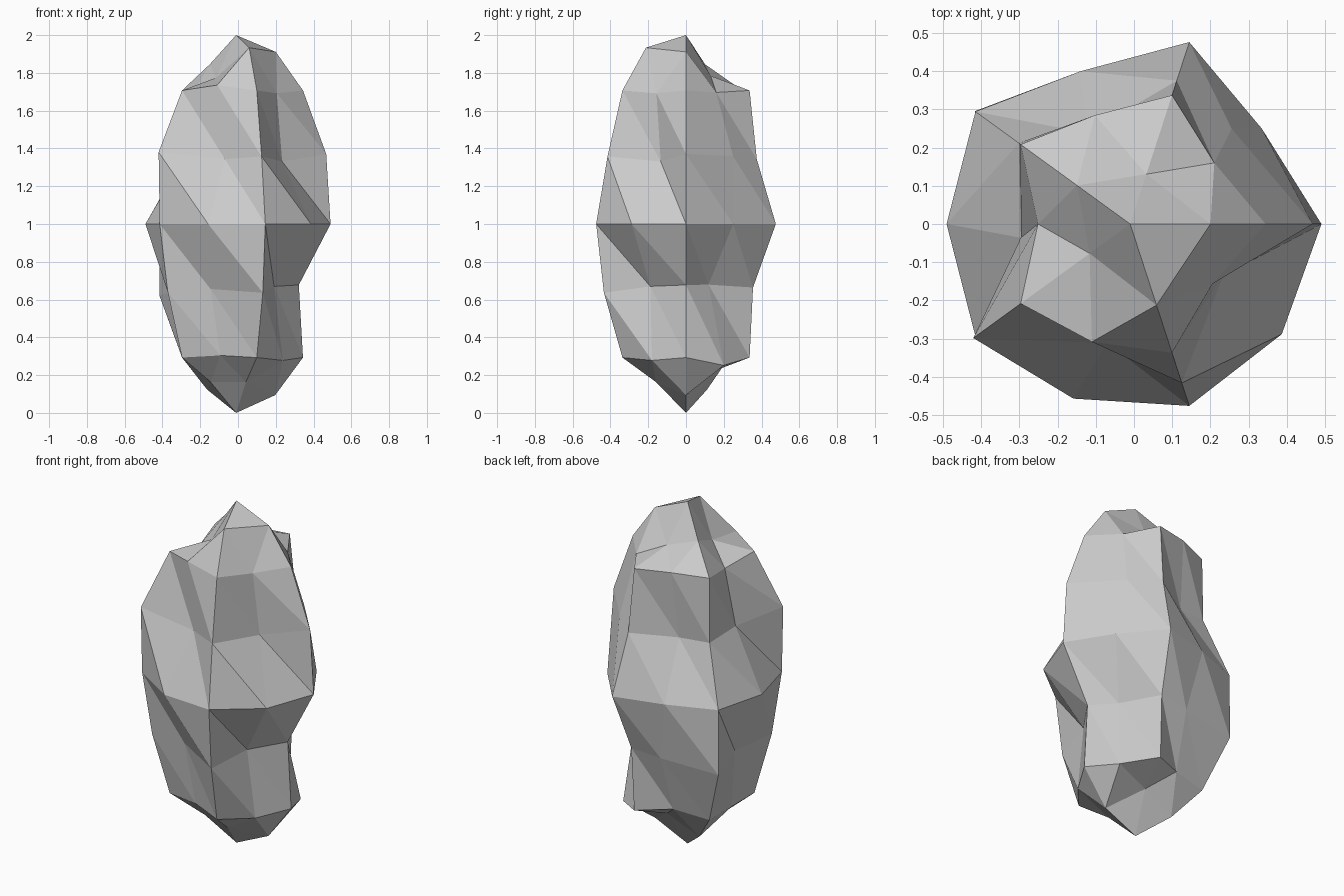
import bpy
import bmesh
from math import sin, cos, pi

SIDES = 5
CENTRE_X = -0.01

# Remove the default cube
default_cube = bpy.data.objects.get("Cube")
if default_cube:
    bpy.data.objects.remove(default_cube, do_unlink=True)


def grey_material(name, value):
    material = bpy.data.materials.new(name)
    material.use_nodes = True
    colour = (value, value, value, 1)
    material.diffuse_color = colour
    material.node_tree.nodes["Principled BSDF"].inputs["Base Color"].default_value = colour
    return material


# Each level: corner radius, height, rise per unit of outward push, corner pushes,
# then side-middle radius, twist and pushes (pushes are in hundredths)
FLAT = [0] * SIDES
levels = [
    (.177, 1.854, 1.73, [3.3, -4, -.5, -4.6, 4.6], None),
    (.354, 1.707, .75, FLAT, (.286, 0, [-1.4, 1.3, -4.5, 3.8, -2])),
    (.427, 1.354, .33, [5, -3.3, -6.7, 8, 1], (.348, .2, [1.6, -8.5, -6, -3.1, -7])),
    (.5, 1, 0, FLAT, (.405, 0, [2, 1.5, 7.5, 7.5, 8.5])),
    (.427, .646, -.33, [-9.5, -5.4, 7.5, 2, 3], (.348, -.2, [-10, 0, -1, -3, -7.2])),
    (.354, .293, -.75, FLAT, (.286, 0, [5.5, -3, 0, -1.5, 2])),
    (.177, .146, -1.73, [3, -4, 1.3, -1, -1], None),
]

bm = bmesh.new()


def point(radius, height, rise, push, turn):
    push /= 100
    angle = pi * turn / SIDES
    reach = radius + push
    return bm.verts.new((CENTRE_X + reach * cos(angle), reach * sin(angle), height + rise * push))


# Rings of the rock: corners alternate with side middles
rings = []
for radius, height, rise, corners, middles in levels:
    ring = []
    for i in range(SIDES):
        ring.append(point(radius, height, rise, corners[i], 2 * i))
        if middles:
            mid_radius, twist, pushes = middles
            ring.append(point(mid_radius, height, rise, pushes[i], 2 * i + 1 + twist))
    rings.append(ring)


# Pointed ends
def cap(tip_height, small, wide):
    tip = bm.verts.new((CENTRE_X, 0, tip_height))
    for i in range(SIDES):
        a, b = small[i], small[(i + 1) % SIDES]
        c, mid, d = (wide[(2 * i + k) % len(wide)] for k in range(3))
        for face in ((tip, a, b), (a, c, mid), (a, mid, b), (b, mid, d)):
            bm.faces.new(face)


cap(2, rings[0], rings[1])
cap(0, rings[-1], rings[-2])

# Body facets, all split along the same slant
body = rings[1:-1]
for upper, lower in zip(body, body[1:]):
    for i in range(len(upper)):
        j = (i + 1) % len(upper)
        bm.faces.new((upper[i], lower[i], lower[j]))
        bm.faces.new((upper[i], lower[j], upper[j]))

bmesh.ops.recalc_face_normals(bm, faces=bm.faces)
mesh = bpy.data.meshes.new("rock")
bm.to_mesh(mesh)
bm.free()
mesh.materials.append(grey_material("stone grey", .6))
rock = bpy.data.objects.new("rock", mesh)
bpy.context.collection.objects.link(rock)
